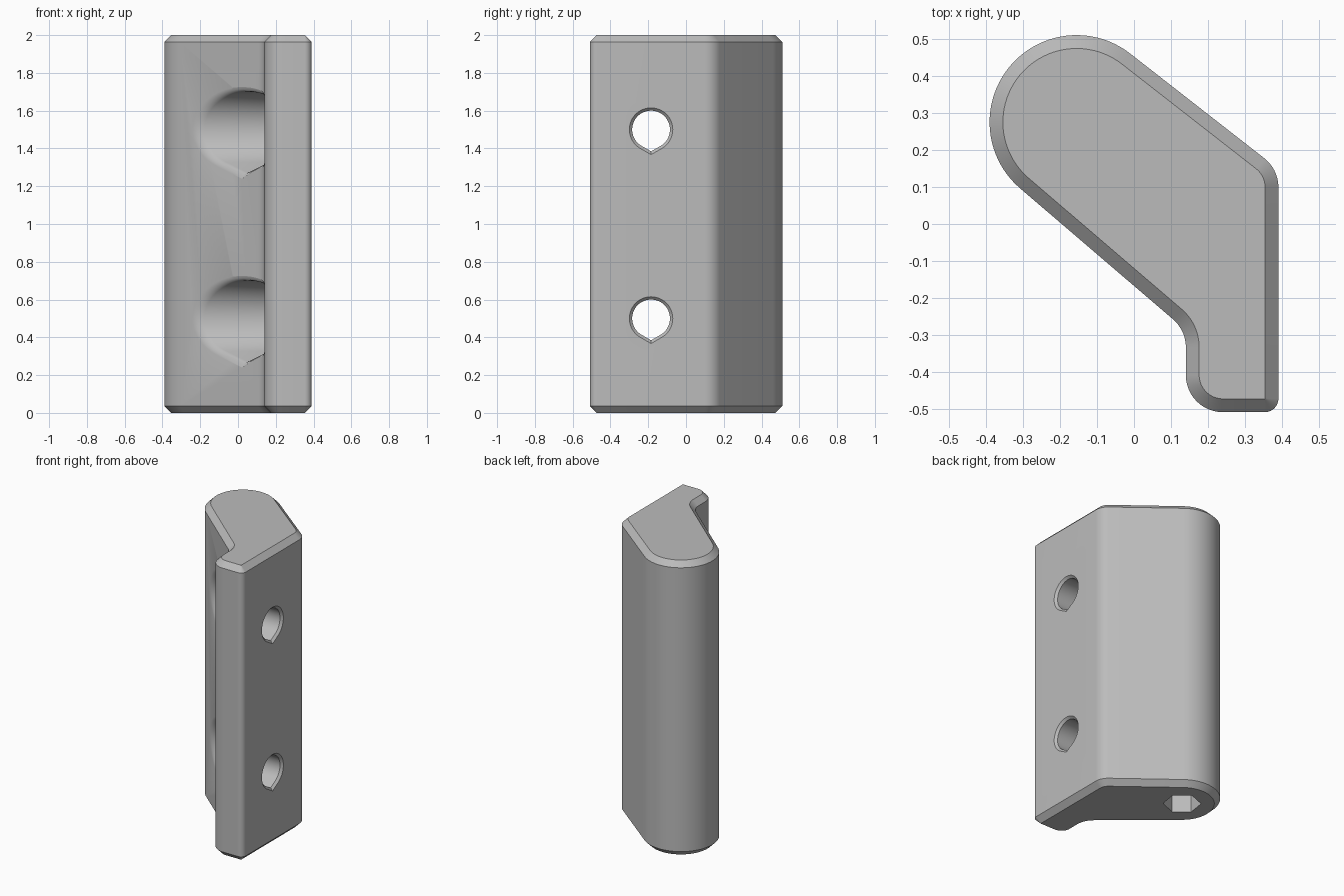
import bpy, bmesh
from math import sin, cos, pi, radians
from mathutils import Vector

cube = bpy.data.objects.get("Cube")
if cube:
    bpy.data.objects.remove(cube, do_unlink=True)

HEIGHT, CHAMFER = 2.0, 0.036

grey = bpy.data.materials.new("plain grey")
grey.use_nodes = True
grey.diffuse_color = (0.5, 0.5, 0.5, 1)
grey.node_tree.nodes["Principled BSDF"].inputs["Base Color"].default_value = (0.5, 0.5, 0.5, 1)


def loft(name, rings):
    """Closed solid skinned through rings with equal point counts."""
    bm = bmesh.new()
    loops = [[bm.verts.new(p) for p in ring] for ring in rings]
    n = len(loops[0])
    for a, b in zip(loops, loops[1:]):
        for i in range(n):
            j = (i + 1) % n
            bm.faces.new((a[i], a[j], b[j], b[i]))
    bm.faces.new(loops[0][::-1])
    bm.faces.new(loops[-1])
    bmesh.ops.recalc_face_normals(bm, faces=bm.faces)
    mesh = bpy.data.meshes.new(name)
    bm.to_mesh(mesh)
    bm.free()
    mesh.materials.append(grey)
    obj = bpy.data.objects.new(name, mesh)
    bpy.context.collection.objects.link(obj)
    return obj


# Outline arcs: centre x, centre y, radius, start angle, end angle, inset sign
ARCS = [
    (0.29, 0.099, 0.10, 0, 52, -1),            # back corner
    (-0.155, 0.275, 0.235, 52, 229.5, -1),     # rounded end
    (0.04, -0.333, 0.10, 49.5, 0, 1),          # hollow beside the lip
    (0.24, -0.408, 0.10, 180, 270, -1),        # lip round
    (0.353, -0.471, 0.037, 270, 360, -1),      # lip corner
]


def outline(inset, z):
    points = []
    for cx, cy, r, start, end, sign in ARCS:
        steps = max(8, int(abs(end - start) / 4))
        for i in range(steps + 1):
            a = radians(start + (end - start) * i / steps)
            rad = r + sign * inset
            points.append(Vector((cx + rad * cos(a), cy + rad * sin(a), z)))
    return points


# Body with chamfered ends
body = loft("bracket_body", [
    outline(CHAMFER, 0), outline(0, CHAMFER),
    outline(0, HEIGHT - CHAMFER), outline(CHAMFER, HEIGHT)])


def teardrop(r, z, x_at):
    """Circle about the x axis with a pointed underside."""
    steps = 60
    flat = [(r * cos(radians(-60 + 300 * i / steps)), r * sin(radians(-60 + 300 * i / steps)))
            for i in range(steps + 1)]
    flat.append((0, -r / cos(pi / 6)))
    return [Vector((x_at(y - 0.185), y - 0.185, z + h)) for y, h in flat]


def at(x):
    return lambda y: x


def below_slant(depth):
    return lambda y: min(-0.308 - (y - 0.096) / 0.854, 0.14) + depth


# Screw holes: flared counterbore, floor, then a countersunk through hole
cutters = []
for z in (0.5, 1.5):
    cutters.append(loft("screw_hole_cutter", [
        teardrop(0.225, z, at(-1)),
        teardrop(0.225, z, below_slant(0)),
        teardrop(0.213, z, below_slant(0.006)),
        teardrop(0.204, z, below_slant(0.018)),
        teardrop(0.2, z, below_slant(0.035)),
        teardrop(0.2, z, at(0.24)),
        teardrop(0.1, z, at(0.24)),
        teardrop(0.1, z, at(0.375)),
        teardrop(0.135, z, at(0.41))]))

# Hexagonal socket in the underside
hexagon = [(-0.155 + 0.117 * cos(radians(141 + 60 * i)),
            0.275 + 0.117 * sin(radians(141 + 60 * i))) for i in range(6)]
cutters.append(loft("hex_socket_cutter",
                    [[Vector((x, y, z)) for x, y in hexagon] for z in (-0.1, 1.0)]))

bpy.context.view_layer.objects.active = body
for cutter in cutters:
    cutter.hide_render = True
    mod = body.modifiers.new("cut", "BOOLEAN")
    mod.operation, mod.solver, mod.object = "DIFFERENCE", "EXACT", cutter
    bpy.ops.object.modifier_apply(modifier=mod.name)
for cutter in cutters:
    bpy.data.objects.remove(cutter, do_unlink=True)

bpy.ops.object.select_all(action="DESELECT")
body.select_set(True)
bpy.ops.object.shade_smooth_by_angle(angle=radians(30))
